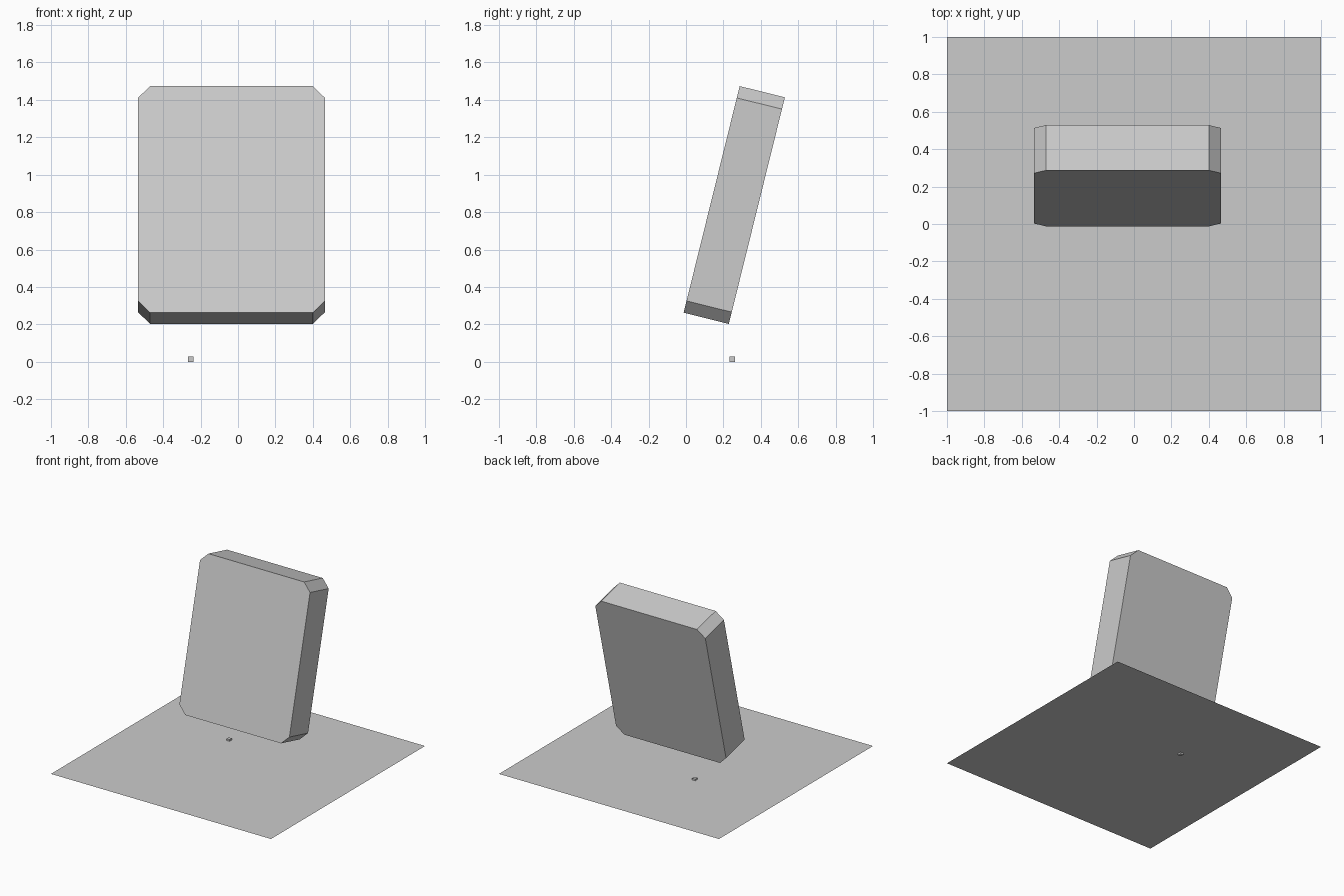
import bpy, bmesh
from math import radians

if "Cube" in bpy.data.objects:
    bpy.data.objects.remove(bpy.data.objects["Cube"])

# Ground sheet: a single thin-less square
bpy.ops.mesh.primitive_plane_add(size=2, location=(0, 0, 0.014))
bpy.context.object.name = "ground_sheet"

# Small marker cube, half sunk through the sheet
bpy.ops.mesh.primitive_cube_add(size=0.028, location=(-0.253, 0.247, 0.014))
bpy.context.object.name = "marker_cube"

# Leaning slab: box with the four corner edges chamfered through its thickness
W, T, H, CHAMFER = 1.0, 0.249, 1.248, 0.065
bm = bmesh.new()
bmesh.ops.create_cube(bm, size=1)
bmesh.ops.scale(bm, vec=(W, T, H), verts=bm.verts)
corner_edges = [e for e in bm.edges
                if abs(e.verts[0].co.y - e.verts[1].co.y) > T / 2]
bmesh.ops.bevel(bm, geom=corner_edges, offset=CHAMFER, offset_type='OFFSET',
                segments=1, affect='EDGES')
mesh = bpy.data.meshes.new("leaning_slab")
bm.to_mesh(mesh)
bm.free()
slab = bpy.data.objects.new("leaning_slab", mesh)
slab.location = (-0.035, 0.258, 0.838)
slab.rotation_euler = (radians(-13.9), 0, 0)
bpy.context.collection.objects.link(slab)
